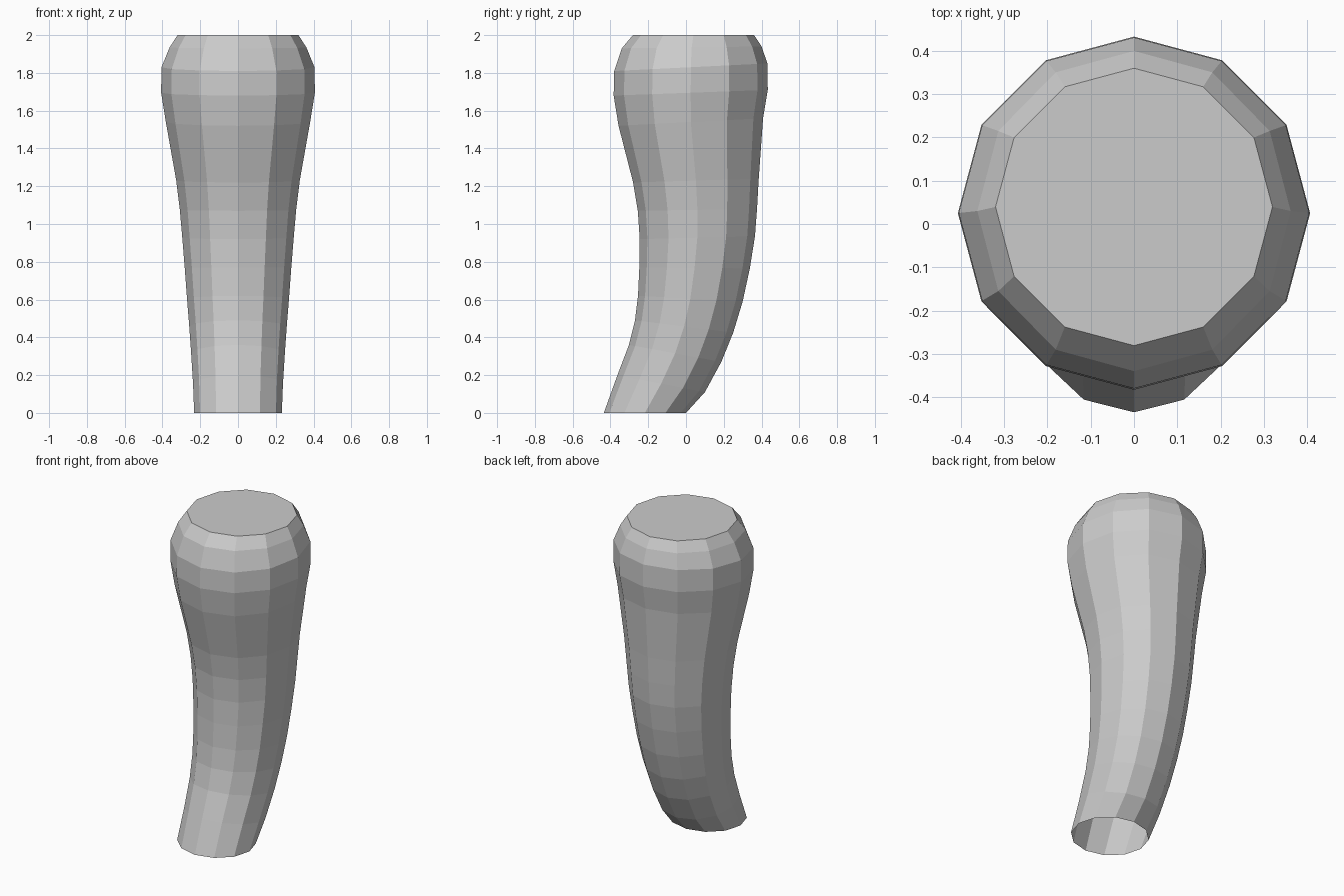
import bpy, bmesh
from math import sin, cos, pi

SIDES = 12
# Each ring: front y, front z, back y, back z, half width
RINGS = [
    (-0.435, 0.00, 0.000, 0.00, 0.232),
    (-0.363, 0.20, 0.100, 0.11, 0.238),
    (-0.302, 0.36, 0.187, 0.27, 0.248),
    (-0.270, 0.49, 0.250, 0.425, 0.258),
    (-0.254, 0.62, 0.300, 0.59, 0.270),
    (-0.247, 0.77, 0.338, 0.765, 0.282),
    (-0.245, 0.92, 0.365, 0.935, 0.295),
    (-0.255, 1.07, 0.376, 1.08, 0.308),
    (-0.280, 1.22, 0.385, 1.24, 0.327),
    (-0.357, 1.52, 0.408, 1.56, 0.382),
    (-0.383, 1.68, 0.433, 1.71, 0.407),
    (-0.380, 1.81, 0.431, 1.85, 0.405),
    (-0.340, 1.93, 0.400, 1.94, 0.362),
    (-0.281, 2.00, 0.360, 2.00, 0.320),
]

bm = bmesh.new()

# Tilted rings along the bent stalk
loops = []
for fy, fz, by, bz, w in RINGS:
    ring = []
    for i in range(SIDES):
        a = 2 * pi * i / SIDES
        s = sin(a)
        ring.append(bm.verts.new((w * cos(a),
                                  (fy + by) / 2 + s * (by - fy) / 2,
                                  (fz + bz) / 2 + s * (bz - fz) / 2)))
    loops.append(ring)

# Side walls; the bottom stays open
for lo, hi in zip(loops, loops[1:]):
    for i in range(SIDES):
        j = (i + 1) % SIDES
        bm.faces.new((lo[i], lo[j], hi[j], hi[i]))

# Flat top cap
bm.faces.new(loops[-1])

mesh = bpy.data.meshes.new("bent_stalk")
bm.to_mesh(mesh)
bm.free()
bpy.context.collection.objects.link(bpy.data.objects.new("bent_stalk", mesh))
